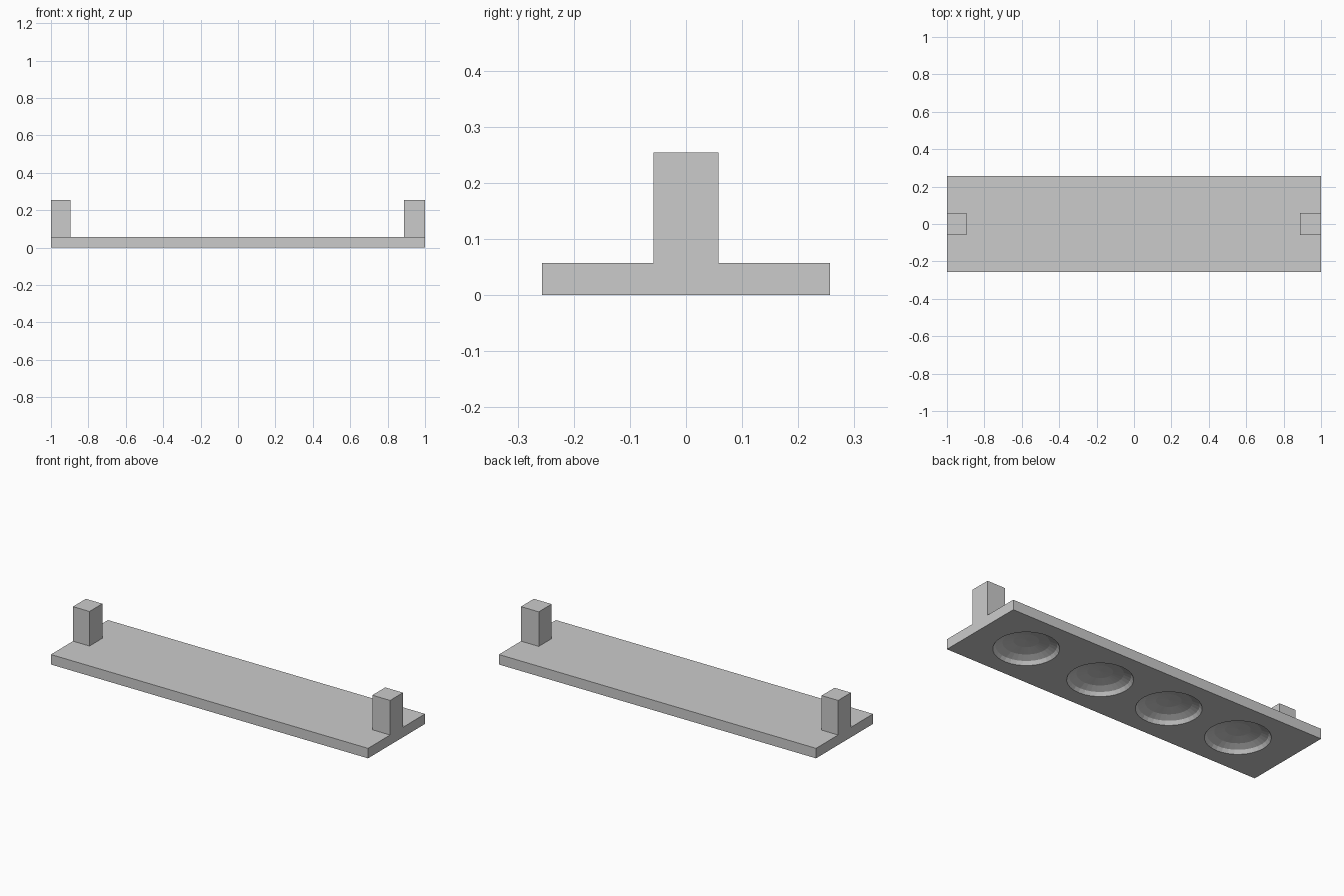
import bpy, bmesh
from mathutils import Matrix, Vector

if "Cube" in bpy.data.objects:
    bpy.data.objects.remove(bpy.data.objects["Cube"])


def add_object(name, bm):
    mesh = bpy.data.meshes.new(name)
    bm.to_mesh(mesh)
    bm.free()
    obj = bpy.data.objects.new(name, mesh)
    bpy.context.collection.objects.link(obj)
    return obj


def box(name, lo, hi):
    lo, hi = Vector(lo), Vector(hi)
    bm = bmesh.new()
    bmesh.ops.create_cube(bm, size=1, matrix=Matrix.Translation((lo + hi) / 2)
                          @ Matrix.Diagonal((*(hi - lo), 1)))
    return add_object(name, bm)


# Long flat plate
W, T = 0.257, 0.057
plate = box("plate", (-1, -W, 0), (1, W, T))

# Four shallow round recesses in the underside
bm = bmesh.new()
for x in (-0.675, -0.226, 0.22, 0.70):
    bmesh.ops.create_uvsphere(bm, u_segments=32, v_segments=8, radius=1,
                              matrix=Matrix.Translation((x, 0, 0))
                              @ Matrix.Diagonal((0.167, 0.167, 0.05, 1)))
cutter = add_object("recess_cutter", bm)
cutter.hide_render = True

mod = plate.modifiers.new("recesses", 'BOOLEAN')
mod.operation = 'DIFFERENCE'
mod.solver = 'EXACT'
mod.object = cutter
bpy.context.view_layer.objects.active = plate
bpy.ops.object.modifier_apply(modifier=mod.name)
bpy.data.objects.remove(cutter)

# Upright post at each end
for name, x0, x1 in (("left_post", -1, -0.896), ("right_post", 0.888, 1)):
    box(name, (x0, -0.058, T), (x1, 0.058, 0.254))
